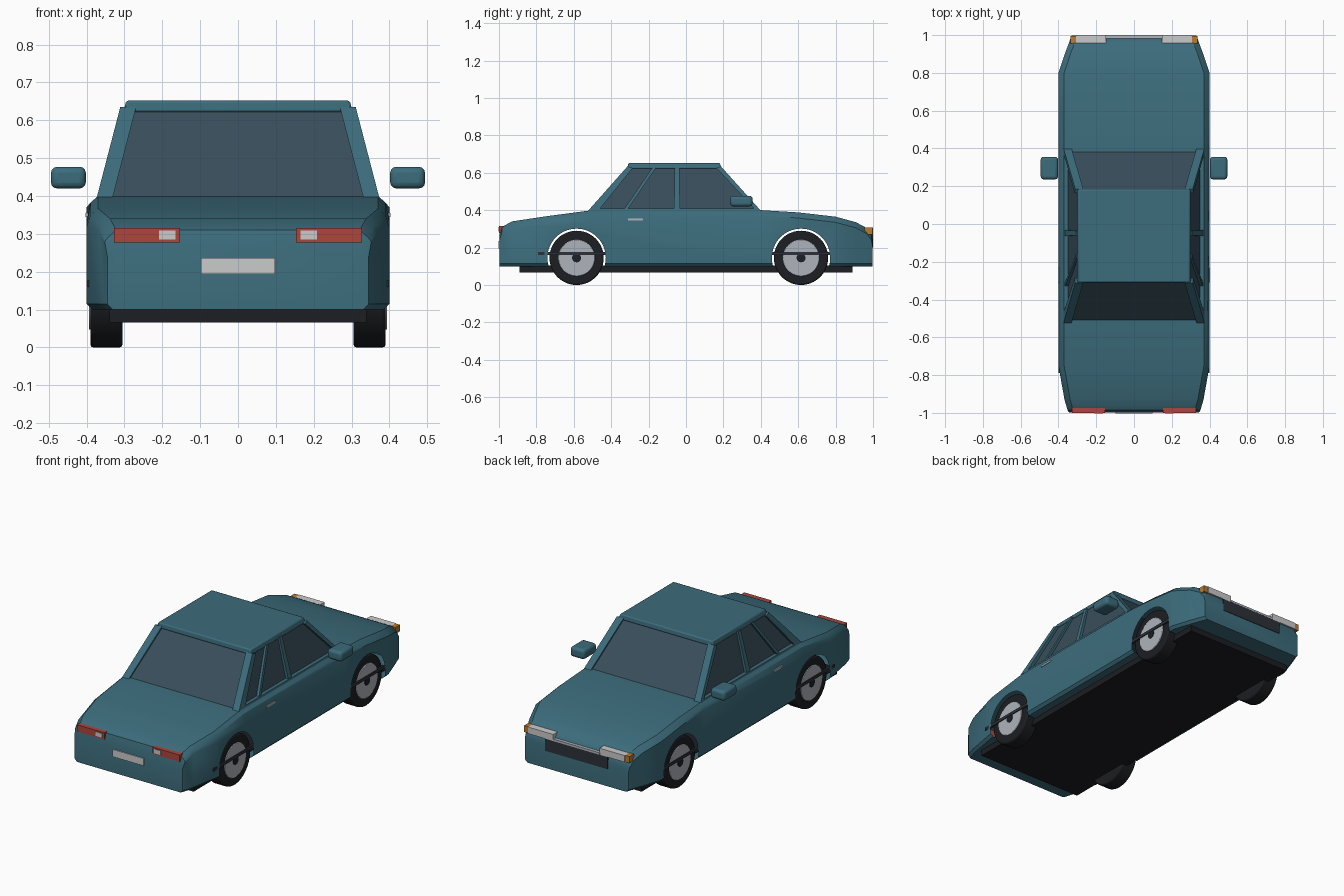
import bpy, bmesh, math
from mathutils import Matrix, Vector

if "Cube" in bpy.data.objects:
    bpy.data.objects.remove(bpy.data.objects["Cube"])


def mat(name, *rgb):
    m = bpy.data.materials.new(name)
    m.diffuse_color = (*rgb, 1)
    m.use_nodes = True
    m.node_tree.nodes["Principled BSDF"].inputs["Base Color"].default_value = m.diffuse_color
    return m


PAINT = mat("paint", .045, .15, .20)
GLASS = mat("glass", .04, .075, .105)
BLACK = mat("black", .012, .013, .016)
TRIM = mat("dark_trim", .025, .03, .04)
SILVER = mat("silver", .42, .45, .50)
WHITE = mat("white", .65, .67, .67)
RED = mat("red", .42, .06, .045)
AMBER = mat("amber", .5, .2, .03)


def finish(name, bm, m, bevel=0, segments=2):
    bmesh.ops.recalc_face_normals(bm, faces=bm.faces[:])
    me = bpy.data.meshes.new(name)
    bm.to_mesh(me)
    bm.free()
    ob = bpy.data.objects.new(name, me)
    bpy.context.collection.objects.link(ob)
    me.materials.append(m)
    if bevel:
        b = ob.modifiers.new("bevel", "BEVEL")
        b.width, b.segments = bevel, segments
    return ob


def smooth(ob, angle=30):
    bpy.ops.object.select_all(action='DESELECT')
    ob.select_set(True)
    bpy.context.view_layer.objects.active = ob
    bpy.ops.object.shade_smooth_by_angle(angle=math.radians(angle))


def loft(name, rings, m, **kw):
    bm = bmesh.new()
    vs = [[bm.verts.new(p) for p in r] for r in rings]
    n = len(vs[0])
    for a, b in zip(vs, vs[1:]):
        for i in range(n):
            j = (i + 1) % n
            bm.faces.new((a[i], a[j], b[j], b[i]))
    bm.faces.new(vs[0])
    bm.faces.new(vs[-1])
    return finish(name, bm, m, **kw)


def box(name, x, y, z, m, **kw):
    rings = [[(x[0], q, r), (x[1], q, r), (x[1], q, t), (x[0], q, t)]
             for q, r, t in ((y[0], *z), (y[1], *z))]
    return loft(name, rings, m, **kw)


def disc(name, r, x0, x1, y, z, m, sides=48, **kw):
    bm = bmesh.new()
    mtx = Matrix.Translation(((x0 + x1) / 2, y, z)) @ Matrix.Rotation(math.pi / 2, 4, 'Y')
    bmesh.ops.create_cone(bm, cap_ends=True, segments=sides, radius1=r, radius2=r,
                          depth=abs(x1 - x0), matrix=mtx)
    return finish(name, bm, m, **kw)


def side_panel(name, poly, s, m, inset=.03, out=.012):
    # (y, z) outline laid on the leaning side of the cabin
    rings = [[(s * (.36 - (z - .40) * .26 + d), y, z) for y, z in poly] for d in (-inset, out)]
    return loft(name, rings, m)


# Body shell: y, half width, top height
stations = [(-.997, .345, .27), (-.985, .352, .31), (-.93, .368, .34), (-.75, .40, .367),
            (-.5, .40, .40), (.4, .40, .40), (.6, .40, .388), (.8, .40, .365),
            (.91, .363, .335), (.965, .342, .305), (.99, .334, .272), (.997, .33, .24)]
rings = []
for y, w, top in stations:
    crease = min(top - .03, .305 + .055 * (y + .98))
    half = [(w - .03, top), (w - .01, top - .018), (w, crease), (w, .115), (w - .015, .10)]
    rings.append([(x, y, z) for x, z in half] + [(-x, y, z) for x, z in reversed(half)])
body = loft("body", rings, PAINT)

# Wheel arches cut through the shell, leaving it open inside
AXLES, AXLE_Z, ARCH = (-.585, .615), .145, .156
for y in AXLES:
    cutter = disc("arch_cutter", ARCH, -.6, .6, y, AXLE_Z, PAINT, sides=64)
    mod = body.modifiers.new("arch", "BOOLEAN")
    mod.operation, mod.solver, mod.object = 'DIFFERENCE', 'EXACT', cutter
    bpy.context.view_layer.objects.active = body
    bpy.ops.object.modifier_apply(modifier=mod.name)
    bpy.data.objects.remove(cutter)
bm = bmesh.new()
bm.from_mesh(body.data)
tunnel = [f for f in bm.faces if any(
    all(abs(math.hypot(v.co.y - y, v.co.z - AXLE_Z) - ARCH) < .002 for v in f.verts) for y in AXLES)]
bmesh.ops.delete(bm, geom=tunnel, context='FACES')
bm.to_mesh(body.data)
bm.free()
smooth(body, 25)

# Floor pan
box("floor_pan", (-.34, .34), (-.89, .89), (.066, .104), BLACK)

# Cabin glass and roof
loft("cabin_glass", [[(-w, a, z), (w, a, z), (w, b, z), (-w, b, z)]
                     for w, a, b, z in ((.352, -.512, .385, .395), (.296, -.297, .175, .63))], GLASS)
smooth(loft("roof", [[(-w, a, z), (w, a, z), (w, b, z), (-w, b, z)]
                     for w, a, b, z in ((.303, -.312, .186, .622), (.295, -.308, .182, .652))],
            PAINT, bevel=.006))

for s, side in ((1, "right"), (-1, "left")):
    # Pillars and window frame
    for part, poly in {
        "rear_pillar": [(-.525, .395), (-.312, .635), (-.285, .625), (-.462, .405)],
        "front_pillar": [(.402, .395), (.186, .635), (.163, .625), (.367, .405)],
        "belt_rail": [(-.52, .392), (-.47, .408), (.37, .408), (.40, .392)],
    }.items():
        side_panel(f"{side}_{part}", poly, s, PAINT)
    for part, poly in {
        "middle_pillar": [(-.064, .40), (-.06, .63), (-.036, .63), (-.032, .40)],
        "rear_window_bar": [(-.335, .40), (-.178, .63), (-.158, .63), (-.315, .40)],
    }.items():
        side_panel(f"{side}_{part}", poly, s, PAINT, out=.007)

    # Wheels
    for y, end in zip(AXLES, ("tail", "nose")):
        nm = f"{side}_{end}"
        smooth(disc(nm + "_tyre", .145, s * .305, s * .39, y, AXLE_Z, BLACK, bevel=.008))
        smooth(disc(nm + "_rim", .098, s * .35, s * .394, y, AXLE_Z, SILVER, bevel=.003))
        smooth(disc(nm + "_hub", .024, s * .38, s * .397, y, AXLE_Z, BLACK, sides=24))

    def sx(a, b):
        return tuple(sorted((s * a, s * b)))

    # Side strip, door handle and mirror
    box(f"{side}_side_strip", sx(.385, .399), (-.79, .77), (.160, .177), TRIM)
    box(f"{side}_door_handle", sx(.395, .403), (-.31, -.23), (.344, .356), SILVER, bevel=.002)
    smooth(box(f"{side}_mirror", sx(.402, .494), (.236, .356), (.420, .477), PAINT,
               bevel=.016, segments=3))

    # Tail lights
    box(f"{side}_tail_light", sx(.153, .328), (-1.0, -.97), (.277, .316), RED)
    box(f"{side}_reverse_light", sx(.165, .208), (-1.003, -.98), (.285, .309), WHITE)
    # Head lights
    box(f"{side}_head_light", sx(.148, .308), (.95, 1.0), (.270, .308), WHITE)
    box(f"{side}_indicator", sx(.308, .336), (.955, .996), (.270, .308), AMBER)

# Number plate blank, grille and its bright upper strip
box("rear_plate", (-.098, .098), (-1.003, -.99), (.194, .236), WHITE)
box("grille", (-.2, .2), (.95, 1.0), (.20, .27), TRIM)
box("grille_strip", (-.15, .15), (.95, 1.001), (.27, .282), SILVER)
